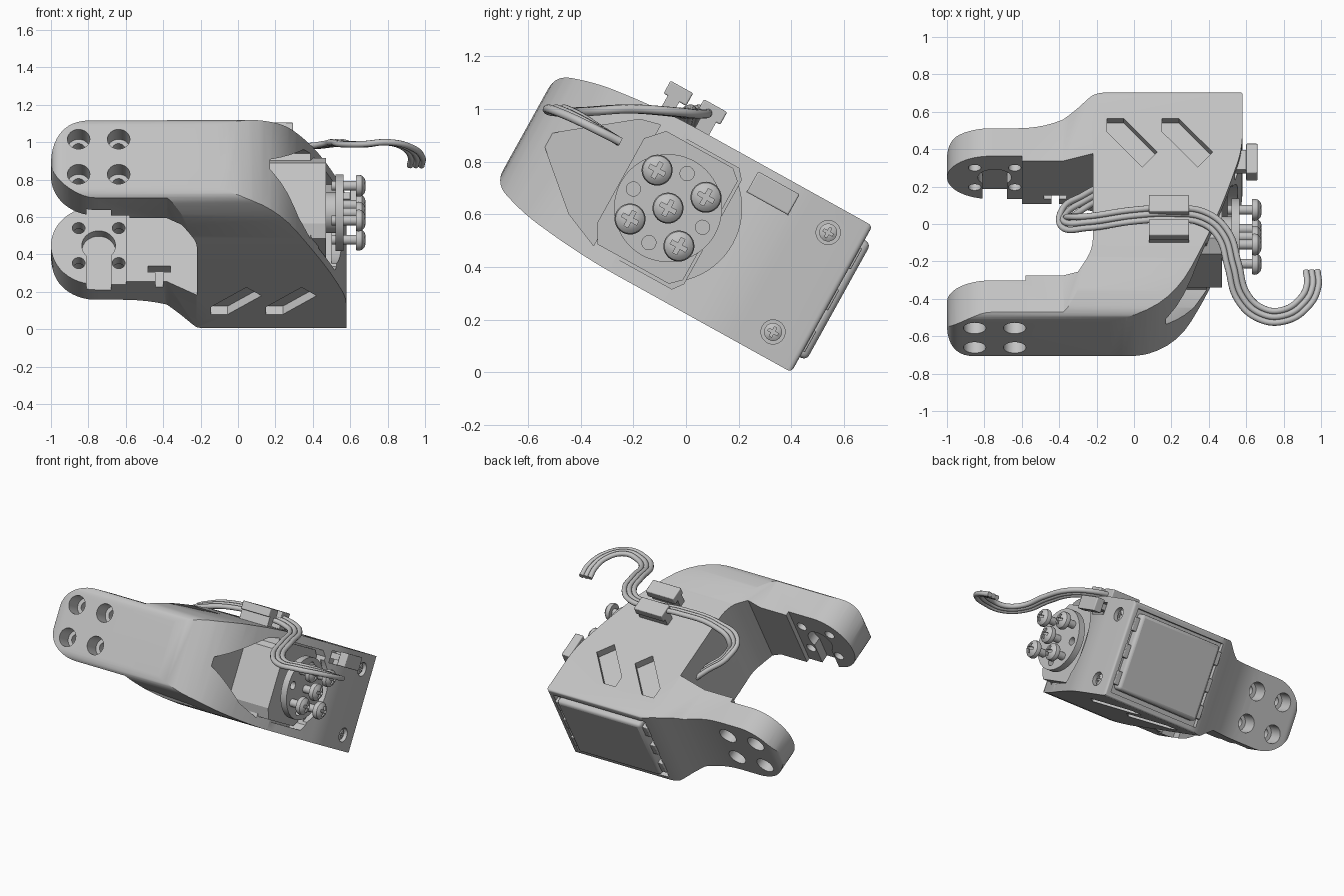
import bpy, bmesh, math
from mathutils import Vector

cube = bpy.data.objects.get("Cube")
if cube:
    bpy.data.objects.remove(cube)

grey = bpy.data.materials.new("plain grey")
grey.use_nodes = True
COLOR = (0.54, 0.54, 0.54, 1)
grey.diffuse_color = COLOR
grey.node_tree.nodes["Principled BSDF"].inputs["Base Color"].default_value = COLOR

TILT = -math.radians(29)   # everything is built level, then pitched about x
MID = 0.512                # mid height of the level link
parts = []


def add(name, bm):
    bmesh.ops.recalc_face_normals(bm, faces=bm.faces)
    me = bpy.data.meshes.new(name)
    bm.to_mesh(me)
    bm.free()
    ob = bpy.data.objects.new(name, me)
    bpy.context.collection.objects.link(ob)
    me.materials.append(grey)
    ob.rotation_euler.x = TILT
    parts.append(ob)
    return ob


def prism(name, pts, axis, lo, hi):
    """Extrude a 2D outline along the given axis."""
    place = {"X": lambda a, b, h: (h, a, b),
             "Y": lambda a, b, h: (a, h, b),
             "Z": lambda a, b, h: (a, b, h)}[axis]
    bm = bmesh.new()
    low = [bm.verts.new(place(a, b, lo)) for a, b in pts]
    high = [bm.verts.new(place(a, b, hi)) for a, b in pts]
    bm.faces.new(low)
    bm.faces.new(high)
    for i in range(len(pts)):
        j = (i + 1) % len(pts)
        bm.faces.new((low[i], low[j], high[j], high[i]))
    return add(name, bm)


def circle(a, b, r, n=32):
    return [(a + r * math.cos(math.tau * i / n), b + r * math.sin(math.tau * i / n)) for i in range(n)]


def rounded(pts, n=8):
    """Polygon of (a, b, radius) with softened corners."""
    out = []
    for i, (a, b, r) in enumerate(pts):
        p = Vector((a, b))
        if r == 0:
            out.append((a, b))
            continue
        q0, q1 = (Vector(pts[k % len(pts)][:2]) for k in (i - 1, i + 1))
        s, e = p + (q0 - p).normalized() * r, p + (q1 - p).normalized() * r
        for k in range(n + 1):
            t = k / n
            out.append(tuple(s * (1 - t) ** 2 + p * 2 * t * (1 - t) + e * t * t))
    return out


def box(name, x, u, v, bevel=0):
    ob = prism(name, [(x[0], u[0]), (x[1], u[0]), (x[1], u[1]), (x[0], u[1])], "Z", *v)
    if bevel:
        m = ob.modifiers.new("soft edges", "BEVEL")
        m.width, m.segments = bevel, 3
    return ob


def boolean(ob, tools, op="DIFFERENCE"):
    for tool in tools:
        m = ob.modifiers.new("cut", "BOOLEAN")
        m.object, m.operation, m.solver = tool, op, "EXACT"
    bpy.context.view_layer.update()
    me = bpy.data.meshes.new_from_object(ob.evaluated_get(bpy.context.evaluated_depsgraph_get()))
    ob.modifiers.clear()
    ob.data = me
    for tool in tools:
        parts.remove(tool)
        bpy.data.objects.remove(tool)


# Main bracket: fork outline crossed with its side and front outlines
bracket = prism("bracket", rounded([
    (-1, -.98, .08), (.17, -.98, .3), (.44, -.45, .28), (.58, 0, .1), (.58, .35, .02),
    (-.2, .35, .08), (-.42, .17, .2), (-1, .17, .06), (-1, 0, 0), (-.6, 0, 0),
    (-.6, -.03, 0), (-.22, -.03, 0), (-.22, -.62, .08), (-.3, -.73, 0),
    (-.58, -.73, 0), (-.58, -.76, 0), (-1, -.76, 0)]), "Z", 0, 1.1)
upper = [(-.98, .235, .06), (-.83, .285, .08), (-.55, .318, .15), (.35, .318, .02)]
side = [(u, MID + h, r) for u, h, r in upper] + [(u, MID - h, r) for u, h, r in reversed(upper)]
ARM_R = .237
end = [(-.763 - ARM_R * math.sin(math.pi * i / 24), MID + ARM_R * math.cos(math.pi * i / 24)) for i in range(25)]
front = end + [(-.38, MID - ARM_R), (-.2, MID - .33), (.7, MID - .33),
               (.7, MID + .33), (-.2, MID + .33), (-.38, MID + ARM_R)]
boolean(bracket, [prism("side_tool", rounded(side), "X", -1.2, .8),
                  prism("front_tool", front, "Y", -1.2, .6)], "INTERSECT")

cuts = []
# Counterbored mounting holes in both arms
for dx in (-.107, .107):
    for dv in (-.107, .107):
        x, v = -.745 + dx, MID + dv
        cuts += [prism("bore", circle(x, v, .034), "Y", -1.1, .4),
                 prism("counterbore", circle(x, v, .06), "Y", -1.1, -.87),
                 prism("counterbore", circle(x, v, .06), "Y", .07, .4)]
# Keyhole recesses and cable notches on the inner arm faces
for u0, u1 in ((-.82, -.74), (-.08, .06)):
    cuts += [prism("keyhole", circle(-.745, MID, .09), "Y", u0, u1),
             box("key_slot", (-.81, -.68), (u0, u1), (.2, MID - .02))]
cuts += [box("notch", (-.44, -.4), (-.1, .03), (.2, .36)),
         box("notch_head", (-.48, -.36), (-.1, .03), (.33, .37))]
# Slanted slots in the top and bottom
slot = [(-.145, .185), (-.055, .185), (.125, -.02), (.045, -.112), (-.145, .105)]
for shift in (0, .295):
    moved = [(x + shift, u) for x, u in slot]
    cuts += [prism("top_slot", moved, "Z", .78, 1), prism("bottom_slot", moved, "Z", 0, .244)]
# Motor pocket, horn clearance, cable mouth, back recess, corner screw seats
cuts += [prism("pocket", [(-.92, .52), (-.62, .755), (-.54, .775), (-.54, .25), (-.68, .31)], "X", .17, .9),
         prism("seat", [(-.56, .775), (-.2, .775), (-.17, .74), (-.17, .29), (-.2, .25), (-.56, .25)], "X", .43, .9),
         prism("clearance", circle(-.362, MID, .28, 64), "X", .5, .9),
         box("mouth", (.46, .8), (-.13, .05), (.71, .79)),
         box("back_recess", (-.16, .54), (.32, .5), (.23, .79))]
for v in (.294, .726):
    cuts.append(prism("screw_seat", circle(.215, v, .046), "X", .55, .8))
boolean(bracket, cuts)

# Motor body in the pocket and its rear cover
prism("motor_body", [(-.57, .33), (-.53, .262), (-.22, .262), (-.18, .30),
                     (-.18, .73), (-.22, .765), (-.51, .765), (-.57, .70)], "X", .1, .47)
box("rear_cover", (-.13, .51), (.3, .378), (.26, .768), .022)
for x in (-.145, .525):
    for v in (.33, .51, .69):
        box("cover_tab", (x - .02, x + .02), (.3, .358), (v - .045, v + .045), .005)

# Output horn with small holes
prism("horn_shaft", circle(-.362, MID, .11), "X", .44, .53)
horn = prism("horn", circle(-.362, MID, .205, 64), "X", .52, .565)
boolean(horn, [prism("horn_hole", circle(-.362 + .15 * math.cos(a), MID + .15 * math.sin(a), .027, 20), "X", .4, .7)
               for a in (0, math.pi / 2, math.pi, -math.pi / 2)])


def lathe_x(name, profile, u, v, n=28):
    """Turn (x, radius) points about an axis parallel to x."""
    bm = bmesh.new()
    rings = [[bm.verts.new((x, a, b)) for a, b in circle(u, v, r, n)] for x, r in profile]
    for p, q in zip(rings, rings[1:]):
        for i in range(n):
            bm.faces.new((p[i], p[(i + 1) % n], q[(i + 1) % n], q[i]))
    bm.faces.new(rings[0])
    bm.faces.new(rings[-1])
    return add(name, bm)


def cross(x, u, v, size):
    return [box("cross", (x, x + .1), (u - a, u + a), (v - b, v + b))
            for a, b in ((size, size * .25), (size * .25, size))]


# Cross-head screws: one in the middle, four around it
spots = [(0, 0)] + [(.15 * math.cos(a), .15 * math.sin(a)) for a in (math.pi * (.25 + .5 * k) for k in range(4))]
for i, (du, dv) in enumerate(spots):
    u, v = -.362 + du, MID + dv
    screw = lathe_x(f"horn_screw_{i}", [(.5, .026), (.632, .026), (.632, .056), (.645, .059),
                                        (.662, .055), (.676, .04), (.683, .02)], u, v)
    boolean(screw, cross(.664, u, v, .033))
for i, v in enumerate((.294, .726)):
    screw = lathe_x(f"corner_screw_{i}", [(.54, .034), (.562, .034), (.57, .02)], .215, v)
    boolean(screw, cross(.561, .215, v, .02))

# Cable clips on the top and on the side
for name, stem, cap in (("front_clip", (-.57, -.52), (-.588, -.49)), ("rear_clip", (-.42, -.36), (-.443, -.342))):
    box(name + "_stem", (.08, .295), stem, (.78, .90))
    box(name + "_cap", (.08, .295), cap, (.885, .94), .006)
box("side_clip_stem", (.5, .64), (-.10, .02), (.74, .78))
box("side_clip_cap", (.6, .66), (-.13, .05), (.71, .80), .006)

# Three-wire cable, laid out in final upright coordinates
path = [Vector(p) for p in (
    (-.16, .18, .62), (-.25, .13, .70), (-.36, .06, .80), (-.37, .01, .89), (-.25, .01, .96),
    (0, .045, 1.0), (.2, .055, .99), (.38, .03, .98), (.48, -.06, .99), (.53, -.22, 1.0),
    (.58, -.39, .99), (.68, -.48, .99), (.8, -.49, 1.0), (.91, -.42, .97), (.955, -.33, .92), (.95, -.25, .875))]
curve = bpy.data.curves.new("cable", "CURVE")
curve.dimensions = "3D"
curve.bevel_depth, curve.bevel_resolution, curve.resolution_u = .017, 3, 8
curve.use_fill_caps = True
for k in (-1, 0, 1):
    spline = curve.splines.new("BEZIER")
    spline.bezier_points.add(len(path) - 1)
    for i, p in enumerate(path):
        t = path[min(i + 1, len(path) - 1)] - path[max(i - 1, 0)]
        bp = spline.bezier_points[i]
        bp.co = p + t.cross(Vector((0, 0, 1))).normalized() * .031 * k
        bp.handle_left_type = bp.handle_right_type = "AUTO"
    for s in spline.bezier_points:
        s.radius = 1
curve.materials.append(grey)
bpy.context.collection.objects.link(bpy.data.objects.new("cable", curve))

# Smooth the curved walls, keep the edges crisp
bpy.ops.object.select_all(action="DESELECT")
for ob in parts:
    ob.select_set(True)
bpy.context.view_layer.objects.active = bracket
bpy.ops.object.shade_smooth_by_angle(angle=math.radians(30))
